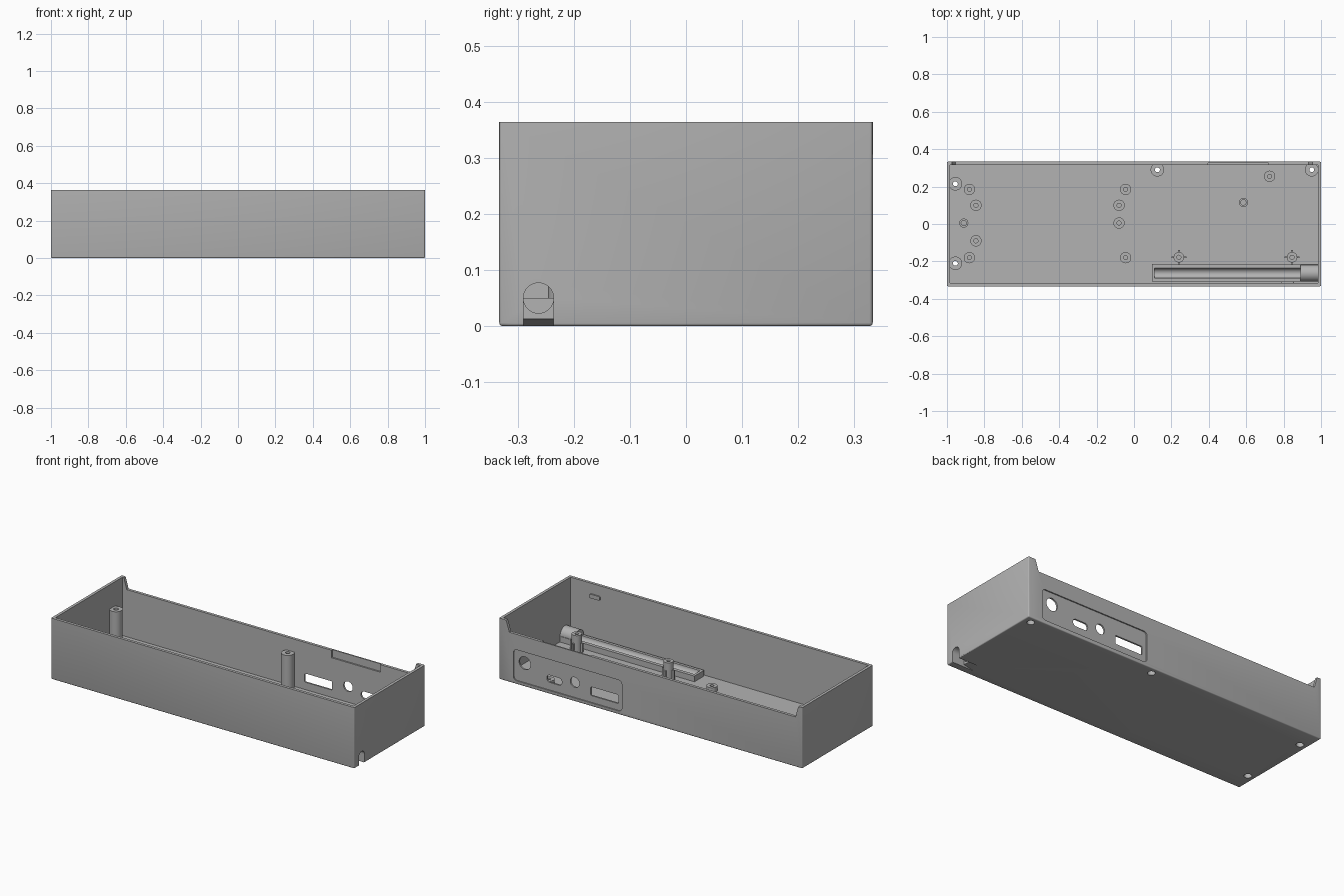
import bpy, bmesh, math
from mathutils import Vector

cube = bpy.data.objects.get("Cube")
if cube:
    bpy.data.objects.remove(cube, do_unlink=True)

grey = bpy.data.materials.new("plain grey")
grey.use_nodes = True
COLOR = (0.45, 0.45, 0.45, 1)
grey.diffuse_color = COLOR
grey.node_tree.nodes["Principled BSDF"].inputs["Base Color"].default_value = COLOR


def finish(name, bm):
    bmesh.ops.recalc_face_normals(bm, faces=bm.faces[:])
    mesh = bpy.data.meshes.new(name)
    bm.to_mesh(mesh)
    bm.free()
    mesh.materials.append(grey)
    ob = bpy.data.objects.new(name, mesh)
    bpy.context.collection.objects.link(ob)
    return ob


def prism(name, pts, axis, a, b):
    """Extrude a 2D outline along an axis from a to b."""
    place = {"x": lambda u, v, w: (w, u, v),
             "y": lambda u, v, w: (u, w, v),
             "z": lambda u, v, w: (u, v, w)}[axis]
    bm = bmesh.new()
    face = bm.faces.new([bm.verts.new(place(u, v, a)) for u, v in pts])
    out = bmesh.ops.extrude_face_region(bm, geom=[face])["geom"]
    shift = Vector(place(0, 0, b - a))
    bmesh.ops.translate(bm, vec=shift, verts=[g for g in out if isinstance(g, bmesh.types.BMVert)])
    return finish(name, bm)


def rect(u0, u1, v0, v1):
    return [(u0, v0), (u1, v0), (u1, v1), (u0, v1)]


def circle(cu, cv, r, n=32):
    return [(cu + r * math.cos(2 * math.pi * i / n), cv + r * math.sin(2 * math.pi * i / n)) for i in range(n)]


def rounded(u0, u1, v0, v1, r, n=6):
    pts = []
    corners = [(u1 - r, v1 - r), (u0 + r, v1 - r), (u0 + r, v0 + r), (u1 - r, v0 + r)]
    for q, (cu, cv) in enumerate(corners):
        for i in range(n + 1):
            t = (q + i / n) * math.pi / 2
            pts.append((cu + r * math.cos(t), cv + r * math.sin(t)))
    return pts


def cut(ob, pts, axis, a, b):
    """Subtract an extruded outline from an object."""
    cutter = prism("cutter", pts, axis, a, b)
    cutter.hide_render = True
    mod = ob.modifiers.new("cut", "BOOLEAN")
    mod.operation, mod.solver, mod.object = "DIFFERENCE", "EXACT", cutter
    bpy.context.view_layer.objects.active = ob
    bpy.ops.object.modifier_apply(modifier=mod.name)
    bpy.data.objects.remove(cutter, do_unlink=True)


def lathe(name, x, y, profile, n=32):
    """Spin a closed radius/height loop around a vertical axis."""
    bm = bmesh.new()
    rings = [[bm.verts.new((x + px * r, y + py * r, z)) for px, py in circle(0, 0, 1, n)] for r, z in profile]
    for k in range(len(rings)):
        lo, hi = rings[k], rings[(k + 1) % len(rings)]
        for i in range(n):
            j = (i + 1) % n
            bm.faces.new((lo[i], lo[j], hi[j], hi[i]))
    return finish(name, bm)


W, D, H = 1.0, 0.333, 0.364
WALL, FLOOR = 0.017, 0.016
RIM = 0.297

# Case shell with softened outer edges
body = prism("case_body", rect(-W, W, -D, D), "z", 0, H)
bm = bmesh.new()
bm.from_mesh(body.data)
edges = [e for e in bm.edges if any(v.co.z < 0.01 for v in e.verts)]
bmesh.ops.bevel(bm, geom=edges, offset=0.006, segments=3, affect="EDGES", profile=0.5)
bm.to_mesh(body.data)
bm.free()
cut(body, rect(-W + WALL, W - WALL, -D + WALL, D - WALL), "z", FLOOR, 1)

# Lowered back rim with sloping ends, and a thinned strip of the inner wall
cut(body, [(-0.955, RIM), (0.932, RIM), (0.957, H + 0.01), (-0.977, H + 0.01)], "y", 0.31, 0.4)
cut(body, rect(0.395, 0.72, RIM - 0.045, 0.4), "y", 0.3, 0.325)

# Recessed connector panel and its openings
cut(body, rounded(0.19, 0.905, 0.02, 0.205, 0.022), "y", D - 0.007, 0.4)
for outline in (circle(0.835, 0.136, 0.038),
                rounded(0.59, 0.69, 0.065, 0.108, 0.02),
                circle(0.505, 0.11, 0.03),
                rounded(0.218, 0.4, 0.06, 0.112, 0.006)):
    cut(body, outline, "y", 0.28, 0.4)

# Battery-style trough ending in a round sleeve
AY, AZ, BORE = -0.263, 0.05, 0.027
trough = prism("trough", rect(-0.307, -0.215, 0.01, AZ), "x", 0.095, 0.985)
sleeve = prism("trough_sleeve",
               [(AY + 0.045 * math.cos(math.pi * i / 24), AZ + 0.045 * math.sin(math.pi * i / 24)) for i in range(25)],
               "x", 0.89, 0.985)
for ob in (trough, sleeve, body):
    cut(ob, circle(AY, AZ, BORE), "x", 0.11, 1.1)
ramp = [(1.1, -0.01), (1.1, AZ), (0.92, AZ), (0.92, 0.013), (0.8, -0.01)]
for ob in (trough, body):
    cut(ob, ramp, "y", AY - BORE, AY + BORE)

# Tall screw posts with holes through the floor
TALL = 0.22
for i, (x, y) in enumerate([(-0.955, 0.215), (-0.955, -0.21), (0.125, 0.29), (0.95, 0.29)]):
    cut(body, circle(x, y, 0.021), "z", -0.1, 0.1)
    lathe(f"screw_post_{i + 1}", x, y,
          [(0.036, 0.01), (0.036, TALL), (0.013, TALL), (0.013, 0.18), (0.021, 0.18), (0.021, 0.01)])


def standoff(name, x, y, r, hole, top):
    return lathe(name, x, y, [(r, 0.01), (r, top), (hole, top), (hole, 0.012)])


# Short board standoffs
spots = [(-0.88, 0.185), (-0.845, 0.1), (-0.845, -0.09), (-0.88, -0.18),
         (-0.045, 0.185), (-0.08, 0.1), (-0.08, 0.005), (-0.045, -0.18), (0.725, 0.255)]
for i, (x, y) in enumerate(spots):
    standoff(f"board_standoff_{i + 1}", x, y, 0.03, 0.011, 0.045)
for i, (x, y) in enumerate([(-0.91, 0.005), (0.585, 0.115)]):
    standoff(f"small_standoff_{i + 1}", x, y, 0.024, 0.014, 0.045)

# Medium standoffs braced by four ribs
for i, x in enumerate((0.24, 0.845)):
    y = -0.178
    standoff(f"ribbed_standoff_{i + 1}", x, y, 0.028, 0.011, 0.117)
    for k, (dx, dy) in enumerate([(1, 0), (-1, 0), (0, 1), (0, -1)]):
        cx, cy = x + dx * 0.03, y + dy * 0.03
        hx, hy = (0.01, 0.005) if dx else (0.005, 0.01)
        prism(f"standoff_rib_{i + 1}_{k + 1}", rect(cx - hx, cx + hx, cy - hy, cy + hy), "z", 0.01, 0.07)

# Catch on the inside of the front wall
prism("front_catch", rounded(0.785, 0.855, 0.278, 0.302, 0.008), "y", -D + WALL - 0.005, -D + WALL + 0.008)

# Smooth curved sides, sharp corners
bpy.ops.object.select_all(action="DESELECT")
for ob in bpy.context.collection.objects:
    if ob.type == "MESH":
        ob.select_set(True)
        bpy.context.view_layer.objects.active = ob
bpy.ops.object.shade_smooth_by_angle(angle=math.radians(30))
